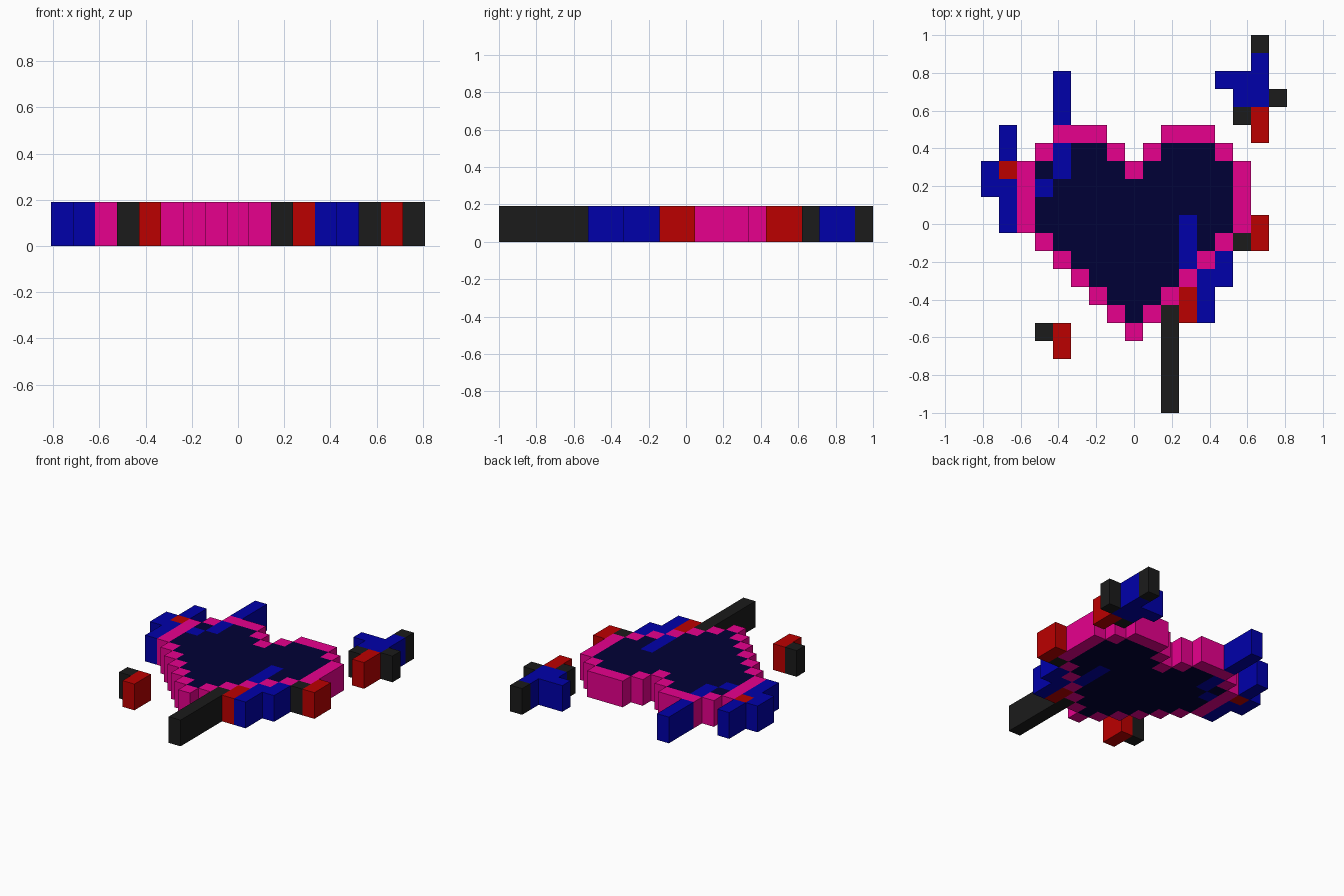
import bpy, bmesh

if "Cube" in bpy.data.objects:
    bpy.data.objects.remove(bpy.data.objects["Cube"])

U = 2 / 21          # side of one grid square
H = 2 * U           # thickness of the slab


def material(name, rgb):
    m = bpy.data.materials.new(name)
    m.diffuse_color = (*rgb, 1)
    m.use_nodes = True
    m.node_tree.nodes["Principled BSDF"].inputs["Base Color"].default_value = m.diffuse_color
    return m


PINK = material("pink", (0.80, 0.0, 0.27))
NAVY = material("navy", (0.0, 0.0, 0.037))
BLUE = material("blue", (0.0, 0.0, 0.40))
RED = material("red", (0.50, 0.0, 0.0))
BLACK = material("charcoal", (0.011, 0.011, 0.011))


def rect(c0, c1, r0, r1):
    return {(c, r) for c in range(c0, c1 + 1) for r in range(r0, r1 + 1)}


def slab(name, cells, mat):
    """Extrude a set of grid squares into one closed slab."""
    bm = bmesh.new()
    verts = {}

    def v(i, j):
        if (i, j) not in verts:
            verts[i, j] = bm.verts.new(((i - 0.5) * U, (j - 0.5) * U, 0))
        return verts[i, j]

    for c, r in sorted(cells):
        bm.faces.new((v(c, r), v(c + 1, r), v(c + 1, r + 1), v(c, r + 1)))
    ext = bmesh.ops.extrude_face_region(bm, geom=bm.faces[:], use_keep_orig=True)
    top = [g for g in ext["geom"] if isinstance(g, bmesh.types.BMVert)]
    bmesh.ops.translate(bm, verts=top, vec=(0, 0, H))
    bmesh.ops.recalc_face_normals(bm, faces=bm.faces[:])
    me = bpy.data.meshes.new(name)
    bm.to_mesh(me)
    bm.free()
    me.materials.append(mat)
    ob = bpy.data.objects.new(name, me)
    bpy.context.collection.objects.link(ob)


# Heart border: half of it, mirrored
half = rect(2, 4, 5, 5) | rect(6, 6, 0, 3) | {(0, 3), (1, 4), (5, 4)}
half |= {(k, k - 6) for k in range(6)}
border = half | {(-c, r) for c, r in half}
slab("heart_border", border, PINK)

# Blue cracks set into the heart
cracks = {"upper_left_crack": rect(-4, -4, 3, 4),
          "left_crack": rect(-5, -5, 2, 2),
          "right_crack": rect(3, 3, -2, 0)}
for name, cells in cracks.items():
    slab(name, cells, BLUE)

# Heart filling: everything between the borders, less the cracks
fill = rect(-5, 5, 0, 3) | rect(-4, -2, 4, 4) | rect(2, 4, 4, 4)
for r in range(-5, 0):
    fill |= rect(-(r + 5), r + 5, r, r)
slab("heart_filling", fill - border - set().union(*cracks.values()), NAVY)

# Stem and small dark pieces
slab("stem", rect(2, 2, -10, -5), BLACK)
slab("lower_left_dark_bit", {(-5, -6)}, BLACK)
slab("right_dark_bit", {(6, -1)}, BLACK)
slab("flower_tip", {(7, 10)}, BLACK)
slab("flower_side_tip", {(8, 7)}, BLACK)
slab("flower_lower_tip", {(6, 6)}, BLACK)

# Blue outer shapes
slab("upper_spike", rect(-4, -4, 6, 8), BLUE)
slab("left_leaf", rect(-8, -8, 2, 3) | rect(-7, -7, 0, 2), BLUE)
slab("left_leaf_tip", rect(-7, -7, 4, 5), BLUE)
slab("lower_right_leaf", rect(5, 5, -3, -2) | rect(4, 4, -5, -3), BLUE)
slab("flower", rect(5, 7, 8, 8) | rect(6, 7, 7, 7) | {(7, 9)}, BLUE)

# Red pieces
slab("left_red_bit", {(-7, 3)}, RED)
slab("stem_red_bit", rect(3, 3, -5, -4), RED)
slab("right_red_bit", rect(7, 7, -1, 0), RED)
slab("lower_left_red_bit", rect(-4, -4, -7, -6), RED)
slab("flower_red_bit", rect(7, 7, 5, 6), RED)
